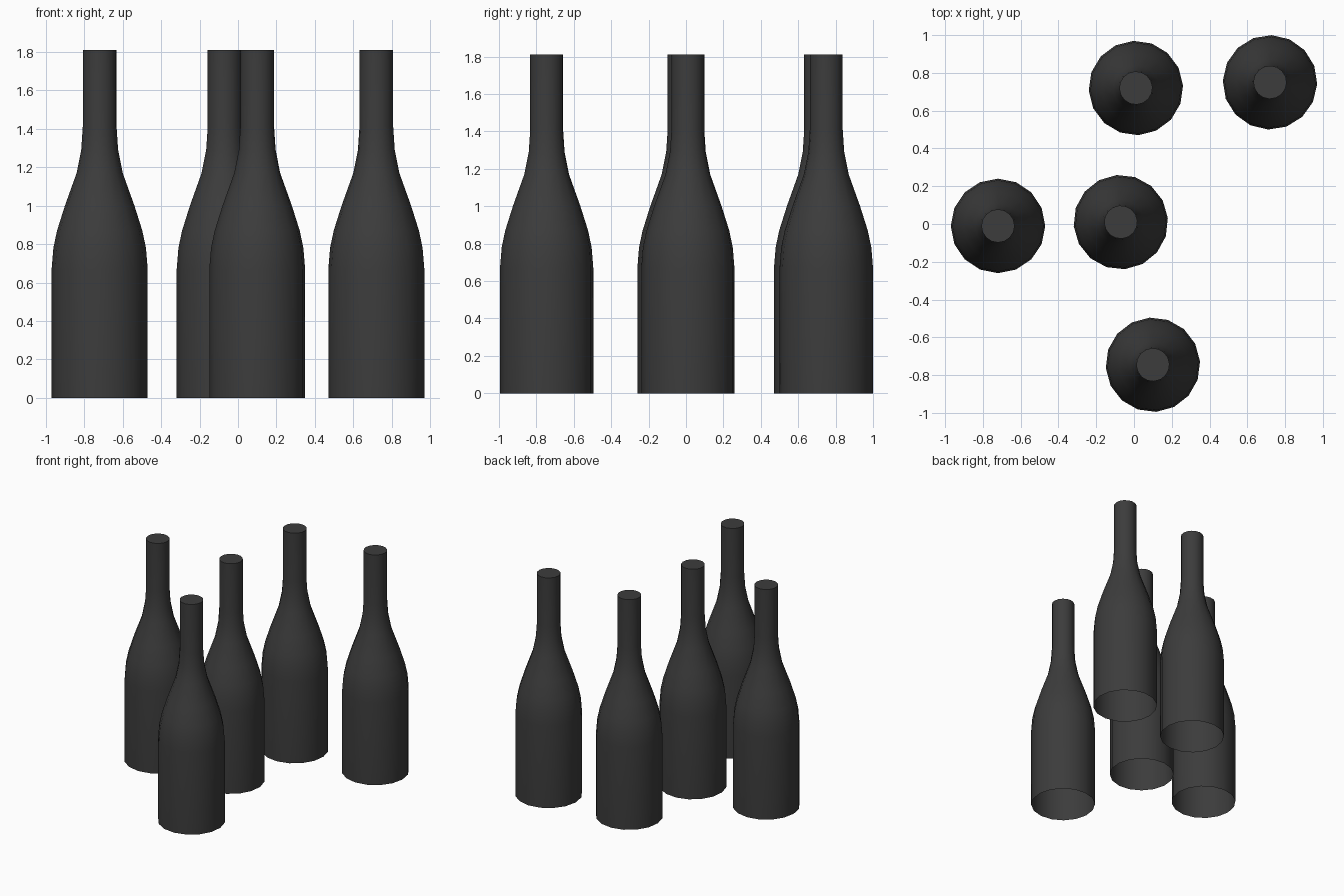
import bpy, bmesh, math

if "Cube" in bpy.data.objects:
    bpy.data.objects.remove(bpy.data.objects["Cube"])

SIDES = 16
# (radius, height) from base to mouth
PROFILE = [(0.25, 0.0), (0.25, 0.67), (0.241, 0.78), (0.222, 0.87), (0.181, 1.0),
           (0.12, 1.17), (0.096, 1.29), (0.088, 1.41), (0.088, 1.81)]
# x, y, turn in degrees
PLACES = [(0.01, 0.72, 3), (0.72, 0.75, -2), (-0.72, -0.01, 0),
          (-0.07, 0.01, 5), (0.10, -0.745, 4)]

glass = bpy.data.materials.new("dark_glass")
glass.diffuse_color = (0.045, 0.045, 0.045, 1)
glass.use_nodes = True
glass.node_tree.nodes["Principled BSDF"].inputs["Base Color"].default_value = glass.diffuse_color


def bottle_mesh():
    bm = bmesh.new()
    rings = []
    for r, z in PROFILE:
        rings.append([bm.verts.new((r * math.cos(2 * math.pi * i / SIDES),
                                    r * math.sin(2 * math.pi * i / SIDES), z))
                      for i in range(SIDES)])
    # wall, open underneath
    for lo, hi in zip(rings, rings[1:]):
        for i in range(SIDES):
            j = (i + 1) % SIDES
            bm.faces.new((lo[i], lo[j], hi[j], hi[i]))
    # flat mouth
    bm.faces.new(rings[-1])
    mesh = bpy.data.meshes.new("bottle")
    bm.to_mesh(mesh)
    bm.free()
    mesh.materials.append(glass)
    return mesh


mesh = bottle_mesh()
for n, (x, y, turn) in enumerate(PLACES, 1):
    ob = bpy.data.objects.new(f"bottle_{n}", mesh)
    bpy.context.collection.objects.link(ob)
    ob.location = (x, y, 0)
    ob.rotation_euler.z = math.radians(turn)
    ob.select_set(True)
    bpy.context.view_layer.objects.active = ob

# smooth wall with a sharp mouth (mesh is shared by all bottles)
for p in mesh.polygons:
    p.use_smooth = True
mesh.set_sharp_from_angle(angle=math.radians(40))
